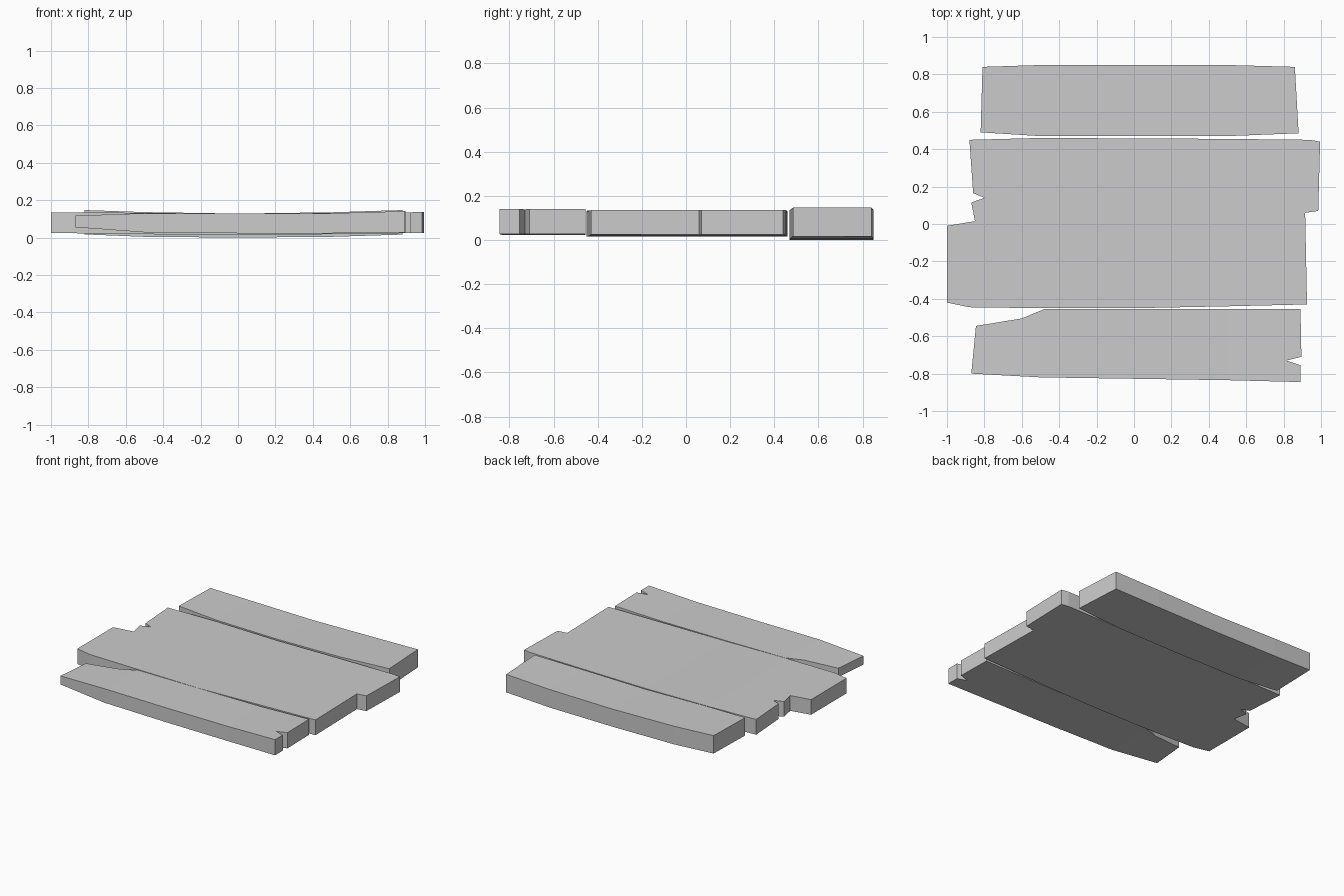
import bpy, bmesh

if "Cube" in bpy.data.objects:
    bpy.data.objects.remove(bpy.data.objects["Cube"])


def lerp_profile(profile, x):
    """Bottom and top height at x, from (x, bottom, top) stations."""
    for a, b in zip(profile, profile[1:]):
        if x <= b[0] or b is profile[-1]:
            t = (x - a[0]) / (b[0] - a[0])
            return [a[i] + (b[i] - a[i]) * t for i in (1, 2)]


def plank(name, outline, profile):
    """Extrude a top-view outline and bend it along x to the profile."""
    bm = bmesh.new()
    bm.faces.new([bm.verts.new((x, y, 0)) for x, y in outline])
    for x, _, _ in profile[1:-1]:
        bmesh.ops.bisect_plane(bm, geom=bm.verts[:] + bm.edges[:] + bm.faces[:],
                               dist=1e-5, plane_co=(x, 0, 0), plane_no=(1, 0, 0))
    lower = bm.verts[:]
    ext = bmesh.ops.extrude_face_region(bm, geom=bm.faces[:], use_keep_orig=True)
    upper = [g for g in ext["geom"] if isinstance(g, bmesh.types.BMVert)]
    for side, verts in enumerate((lower, upper)):
        for v in verts:
            v.co.z = lerp_profile(profile, v.co.x)[side]
    bmesh.ops.recalc_face_normals(bm, faces=bm.faces[:])
    mesh = bpy.data.meshes.new(name)
    bm.to_mesh(mesh)
    bm.free()
    obj = bpy.data.objects.new(name, mesh)
    bpy.context.collection.objects.link(obj)
    return obj


# Back plank, ends curling up
plank("back_plank",
      [(-0.82, 0.49), (-0.5, 0.47), (0.5, 0.47), (0.88, 0.485),
       (0.86, 0.84), (0.5, 0.85), (-0.5, 0.85), (-0.81, 0.84)],
      [(-0.82, 0.017, 0.147), (-0.5, 0.004, 0.136), (0, 0.0, 0.128),
       (0.5, 0.004, 0.135), (0.88, 0.016, 0.147)])

# Wide middle plank with broken, stepped ends
plank("middle_plank",
      [(-1.0, -0.42), (-0.88, -0.445), (-0.5, -0.45), (0, -0.45), (0.5, -0.44),
       (0.925, -0.43), (0.915, 0.06), (0.985, 0.07), (0.995, 0.44),
       (0.94, 0.45), (0.5, 0.455), (-0.5, 0.46), (-0.88, 0.45), (-0.86, 0.165),
       (-0.8, 0.14), (-0.87, 0.115), (-0.85, 0.015), (-1.0, -0.01)],
      [(-1.0, 0.025, 0.135), (-0.5, 0.018, 0.132), (0, 0.015, 0.126),
       (0.5, 0.018, 0.131), (1.0, 0.025, 0.136)])

# Front plank, thinned and chipped at the left, split at the right
plank("front_plank",
      [(-0.87, -0.8), (-0.5, -0.82), (0.5, -0.835), (0.89, -0.845),
       (0.89, -0.755), (0.815, -0.73), (0.895, -0.71), (0.89, -0.455),
       (-0.48, -0.455), (-0.6, -0.505), (-0.845, -0.545)],
      [(-0.87, 0.055, 0.117), (-0.5, 0.028, 0.13), (0, 0.023, 0.128),
       (0.5, 0.023, 0.13), (0.895, 0.027, 0.141)])
